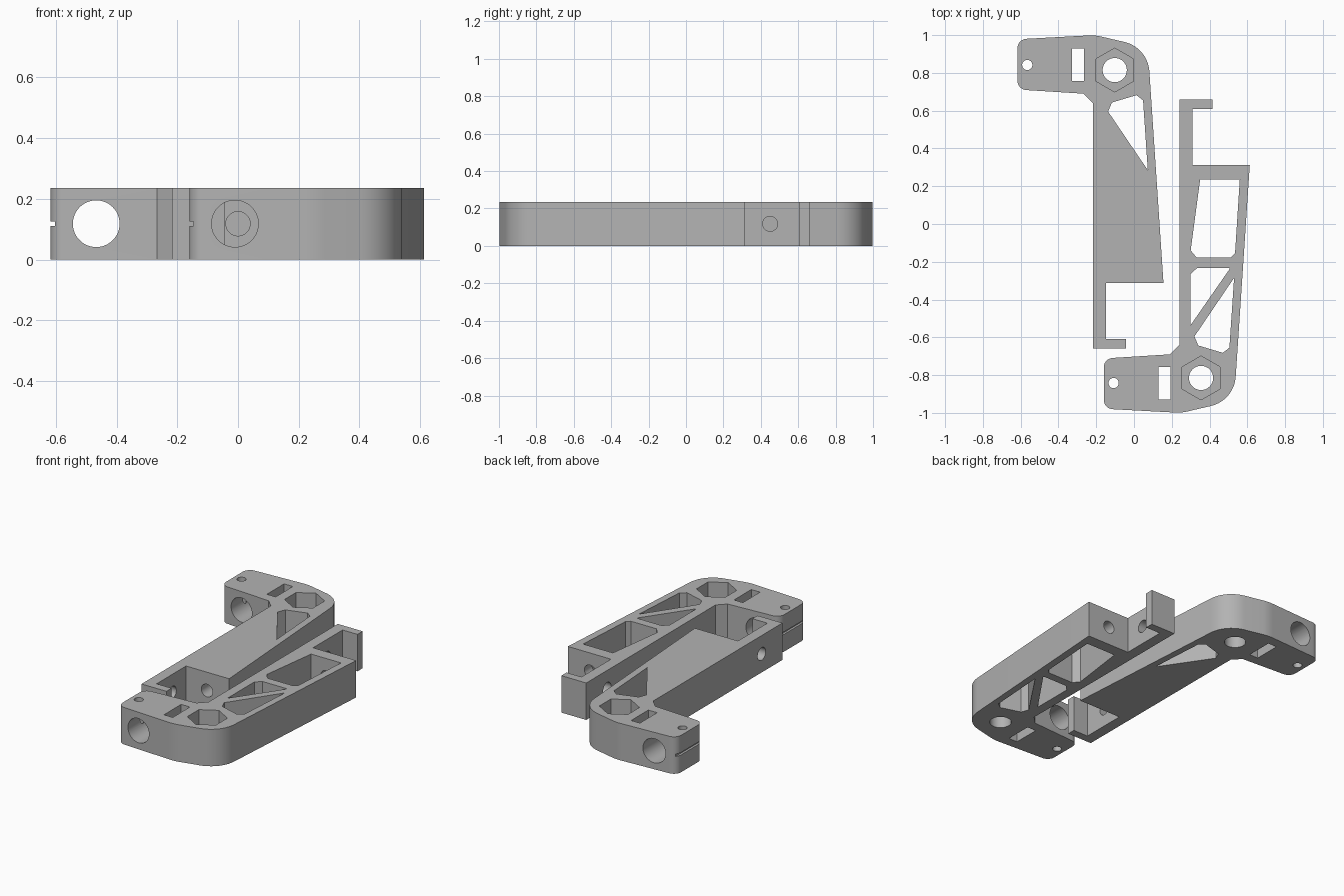
import bpy, bmesh, math
from mathutils import Vector, Matrix

cube = bpy.data.objects.get("Cube")
if cube:
    bpy.data.objects.remove(cube, do_unlink=True)

H = 0.235      # plate height
MID = 0.118    # height of the horizontal bores

grey = bpy.data.materials.new("light_grey")
grey.use_nodes = True
colour = (0.45, 0.45, 0.45, 1)
grey.diffuse_color = colour
grey.node_tree.nodes["Principled BSDF"].inputs["Base Color"].default_value = colour


def fillet(points, steps=10):
    """Round each (x, y, radius) corner that has a radius."""
    out = []
    for i, p in enumerate(points):
        c = Vector(p[:2])
        if len(p) < 3:
            out.append(c)
            continue
        a = (Vector(points[i - 1][:2]) - c).normalized()
        b = (Vector(points[(i + 1) % len(points)][:2]) - c).normalized()
        half = a.angle(b) / 2
        centre = c + (a + b).normalized() * (p[2] / math.sin(half))
        start = c + a * (p[2] / math.tan(half)) - centre
        end = c + b * (p[2] / math.tan(half)) - centre
        for k in range(steps + 1):
            t = k / steps
            ang = start.angle(end)
            out.append(centre + (start * math.sin((1 - t) * ang) + end * math.sin(t * ang)) / math.sin(ang))
    return out


def finish(name, bm):
    bmesh.ops.recalc_face_normals(bm, faces=bm.faces)
    mesh = bpy.data.meshes.new(name)
    bm.to_mesh(mesh)
    bm.free()
    mesh.materials.append(grey)
    ob = bpy.data.objects.new(name, mesh)
    bpy.context.collection.objects.link(ob)
    return ob


def prism(name, points, z0, z1, place):
    bm = bmesh.new()
    face = bm.faces.new([bm.verts.new((p[0], p[1], z0)) for p in points])
    top = bmesh.ops.extrude_face_region(bm, geom=[face])["geom"]
    bmesh.ops.translate(bm, vec=(0, 0, z1 - z0), verts=[v for v in top if isinstance(v, bmesh.types.BMVert)])
    bm.transform(place)
    return finish(name, bm)


def ring(x, y, r, n, turn=0):
    return [(x + r * math.cos(turn + math.tau * i / n), y + r * math.sin(turn + math.tau * i / n)) for i in range(n)]


def bore(name, centre, r, length, axis, place):
    bm = bmesh.new()
    bmesh.ops.create_cone(bm, cap_ends=True, segments=48, radius1=r, radius2=r, depth=length)
    bm.transform(place @ Matrix.Translation(centre) @ Matrix.Rotation(math.pi / 2, 4, axis))
    return finish(name, bm)


def rect(x0, x1, y0, y1):
    return [(x0, y0), (x1, y0), (x1, y1), (x0, y1)]


OUTLINE = [(0.24, 0.66), (0.415, 0.66), (0.415, 0.608), (0.31, 0.608), (0.31, 0.312),
           (0.613, 0.312), (0.53, -0.935, 0.17), (0.25, -1.0, 0.25),
           (-0.16, -0.978, 0.05), (-0.16, -0.712, 0.05), (0.19, -0.69), (0.24, -0.64)]
POCKETS = [
    [(0.35, 0.235), (0.56, 0.235), (0.535, -0.155), (0.512, -0.178), (0.332, -0.178), (0.3, -0.14)],
    [(0.335, -0.232), (0.505, -0.232), (0.505, -0.24), (0.3, -0.535), (0.3, -0.265)],
    [(0.53, -0.285), (0.505, -0.655), (0.47, -0.682), (0.34, -0.643), (0.32, -0.595)],
    rect(0.13, 0.192, -0.93, -0.757),      # nut slot
    ring(0.355, -0.815, 0.064, 48),        # pivot hole
    ring(-0.108, -0.842, 0.027, 32),       # clamp screw hole
]


def bracket(name, place):
    body = prism(name, fillet(OUTLINE), 0, H, place)
    cutters = [prism("pocket_cutter", p, -0.1, H + 0.1, place) for p in POCKETS]
    cutters += [
        prism("hex_cutter", ring(0.355, -0.815, 0.116, 6, math.pi / 2), 0.1, H + 0.1, place),
        prism("groove_cutter", rect(-0.3, -0.146, -1.1, -0.6), 0.11, 0.126, place),
        bore("rod_cutter", (-0.01, -0.85, MID), 0.077, 0.5, 'X', place),
        bore("crossbar_cutter", (0.457, 0.275, MID), 0.04, 0.2, 'X', place),
        bore("wall_cutter", (0.275, 0.45, MID), 0.04, 0.15, 'Y', place),
    ]
    for c in cutters:
        c.hide_render = True
        mod = body.modifiers.new("cut", 'BOOLEAN')
        mod.operation = 'DIFFERENCE'
        mod.solver = 'EXACT'
        mod.object = c
    # Bake the cuts, then drop the cutters
    bpy.context.view_layer.update()
    baked = bpy.data.meshes.new_from_object(body.evaluated_get(bpy.context.evaluated_depsgraph_get()))
    body.modifiers.clear()
    body.data = baked
    for c in cutters:
        bpy.data.objects.remove(c, do_unlink=True)
    bpy.ops.object.select_all(action='DESELECT')
    body.select_set(True)
    bpy.context.view_layer.objects.active = body
    bpy.ops.object.shade_smooth_by_angle(angle=math.radians(25))


# Two mirrored brackets lying side by side
bracket("front_bracket", Matrix.Identity(4))
bracket("back_bracket", Matrix.Translation((-0.457, 0, 0)) @ Matrix.Diagonal((1, -1, 1, 1)))
